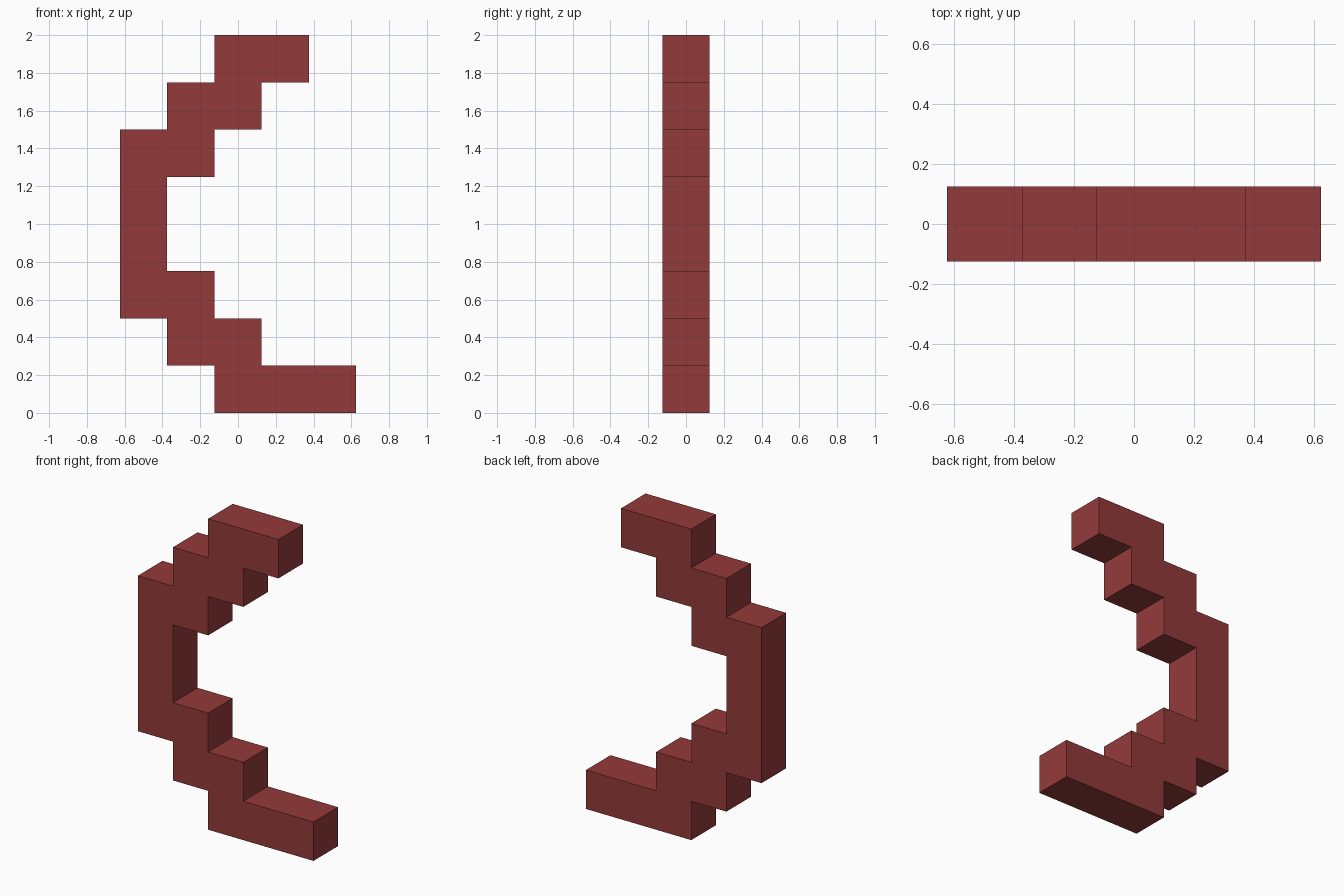
import bpy
import bmesh

if "Cube" in bpy.data.objects:
    bpy.data.objects.remove(bpy.data.objects["Cube"])

CELL = 0.25

# Single flat colour
red = bpy.data.materials.new("dark red")
red.diffuse_color = (0.295, 0.042, 0.042, 1.0)
red.use_nodes = True
red.node_tree.nodes["Principled BSDF"].inputs["Base Color"].default_value = red.diffuse_color

# Stepped crescent rows, bottom to top: (left, right, height) in cells
rows = [(-0.5, 2.5, 1), (-1.5, 0.5, 1), (-2.5, -0.5, 1), (-2.5, -1.5, 2),
        (-2.5, -0.5, 1), (-1.5, 0.5, 1), (-0.5, 1.5, 1)]

# Walk up the right side, then down the left side, to get the outline
right, left, z = [], [], 0
for x0, x1, h in rows:
    right += [(x1, z), (x1, z + h)]
    left += [(x0, z), (x0, z + h)]
    z += h
outline = right + left[::-1]

# Drop repeated and straight-line points
points = []
for i, p in enumerate(outline):
    if p != outline[i - 1]:
        points.append(p)
n = len(points)
corners = [points[i] for i in range(n)
           if not (points[i - 1][0] == points[i][0] == points[(i + 1) % n][0])]

# Extrude the outline one cell deep
bm = bmesh.new()
front = bm.faces.new([bm.verts.new((x * CELL, -CELL / 2, z * CELL)) for x, z in corners])
ext = bmesh.ops.extrude_face_region(bm, geom=[front])
moved = [v for v in ext["geom"] if isinstance(v, bmesh.types.BMVert)]
bmesh.ops.translate(bm, verts=moved, vec=(0, CELL, 0))
bmesh.ops.recalc_face_normals(bm, faces=bm.faces)

mesh = bpy.data.meshes.new("stepped_crescent")
bm.to_mesh(mesh)
bm.free()
mesh.materials.append(red)
crescent = bpy.data.objects.new("stepped_crescent", mesh)
bpy.context.collection.objects.link(crescent)
